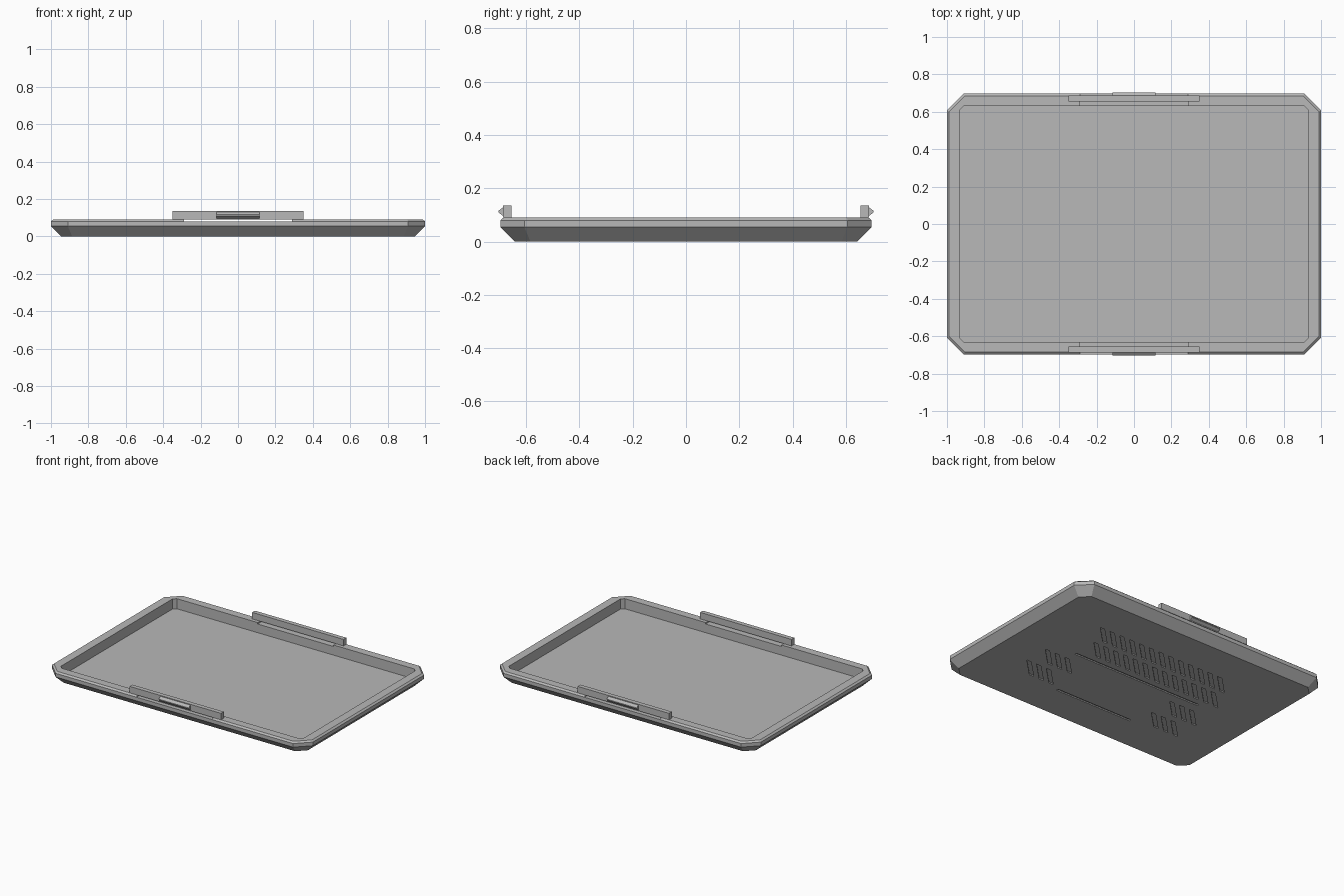
import bpy
import bmesh

cube = bpy.data.objects.get("Cube")
if cube:
    bpy.data.objects.remove(cube, do_unlink=True)

grey = bpy.data.materials.new("plain grey")
grey.use_nodes = True
colour = (0.48, 0.48, 0.48, 1)
grey.diffuse_color = colour
grey.node_tree.nodes["Principled BSDF"].inputs["Base Color"].default_value = colour


def make_object(name, bm):
    bmesh.ops.recalc_face_normals(bm, faces=bm.faces)
    mesh = bpy.data.meshes.new(name)
    bm.to_mesh(mesh)
    bm.free()
    mesh.materials.append(grey)
    obj = bpy.data.objects.new(name, mesh)
    bpy.context.collection.objects.link(obj)
    return obj


def octagon(bm, hx, hy, cut, z):
    """Rectangle with clipped corners, as a ring of vertices."""
    pts = [(hx, hy - cut), (hx - cut, hy), (cut - hx, hy), (-hx, hy - cut),
           (-hx, cut - hy), (cut - hx, -hy), (hx - cut, -hy), (hx, cut - hy)]
    return [bm.verts.new((x, y, z)) for x, y in pts]


def prism(bm, outline, z0, z1):
    """Straight-sided solid over a flat outline."""
    low = [bm.verts.new((x, y, z0)) for x, y in outline]
    high = [bm.verts.new((x, y, z1)) for x, y in outline]
    bm.faces.new(low[::-1])
    bm.faces.new(high)
    for i in range(len(low)):
        j = (i + 1) % len(low)
        bm.faces.new((low[i], low[j], high[j], high[i]))


def box(bm, x0, x1, y0, y1, z0, z1):
    prism(bm, [(x0, y0), (x1, y0), (x1, y1), (x0, y1)], z0, z1)


def cut(obj, cutter):
    mod = obj.modifiers.new("cut", "BOOLEAN")
    mod.operation = "DIFFERENCE"
    mod.solver = "EXACT"
    mod.object = cutter
    cutter.hide_render = True
    cutter.hide_viewport = True
    cutter.display_type = "WIRE"


# Tray shell: sloped underside, upright sides, small top bevel, recess
bm = bmesh.new()
rings = [octagon(bm, *r) for r in (
    (0.945, 0.642, 0.058, 0),
    (1.0, 0.697, 0.09, 0.055),
    (1.0, 0.697, 0.09, 0.08),
    (0.988, 0.685, 0.083, 0.09),
    (0.93, 0.63, 0.02, 0.09),
    (0.93, 0.63, 0.02, 0.02))]
for a, b in zip(rings, rings[1:]):
    for i in range(8):
        j = (i + 1) % 8
        bm.faces.new((a[i], a[j], b[j], b[i]))
bm.faces.new(rings[0])
bm.faces.new(rings[-1])
tray = make_object("tray", bm)

# Shallow finger gaps in the front and back rims
bm = bmesh.new()
for side in (-1, 1):
    y0, y1 = sorted((side * 0.6, side * 0.8))
    box(bm, -0.29, 0.29, y0, y1, 0.08, 0.12)
cut(tray, make_object("rim_gap_cutter", bm))

# Slanted grip grooves in the underside
bm = bmesh.new()
depth = 0.008


def slot(x, y, length, width=0.035):
    prism(bm, [(x, y), (x + width, y), (x + width + length, y + length),
               (x + length, y + length)], -0.02, depth)


for i in range(13):
    slot(-0.62 + i * 0.08, 0.08, 0.13)
    slot(-0.53 + i * 0.08, 0.25, 0.13)
for start in (-0.66, 0.36):
    for i in range(3):
        slot(start + i * 0.08, -0.18, 0.13)
        slot(start + i * 0.08, -0.36, 0.13)
# Long groove and plain lower border
box(bm, -0.5, 0.5, 0.02, 0.035, -0.02, depth)
box(bm, -0.3, 0.3, -0.4, -0.385, -0.02, depth)
cut(tray, make_object("groove_cutter", bm))

# Raised bars bridging the gaps, each with a wedge-shaped catch
for side, name in ((-1, "front"), (1, "back")):
    bm = bmesh.new()
    y0, y1 = sorted((side * 0.655, side * 0.686))
    box(bm, -0.35, 0.35, y0, y1, 0.09, 0.135)
    make_object(name + "_bar", bm)

    bm = bmesh.new()
    ends = []
    for x in (-0.115, 0.115):
        ends.append([bm.verts.new((x, side * y, z)) for y, z in
                     ((0.684, 0.094), (0.703, 0.109), (0.703, 0.116), (0.684, 0.131))])
    bm.faces.new(ends[0])
    bm.faces.new(ends[1][::-1])
    for i in range(4):
        j = (i + 1) % 4
        bm.faces.new((ends[0][i], ends[0][j], ends[1][j], ends[1][i]))
    make_object(name + "_catch", bm)
